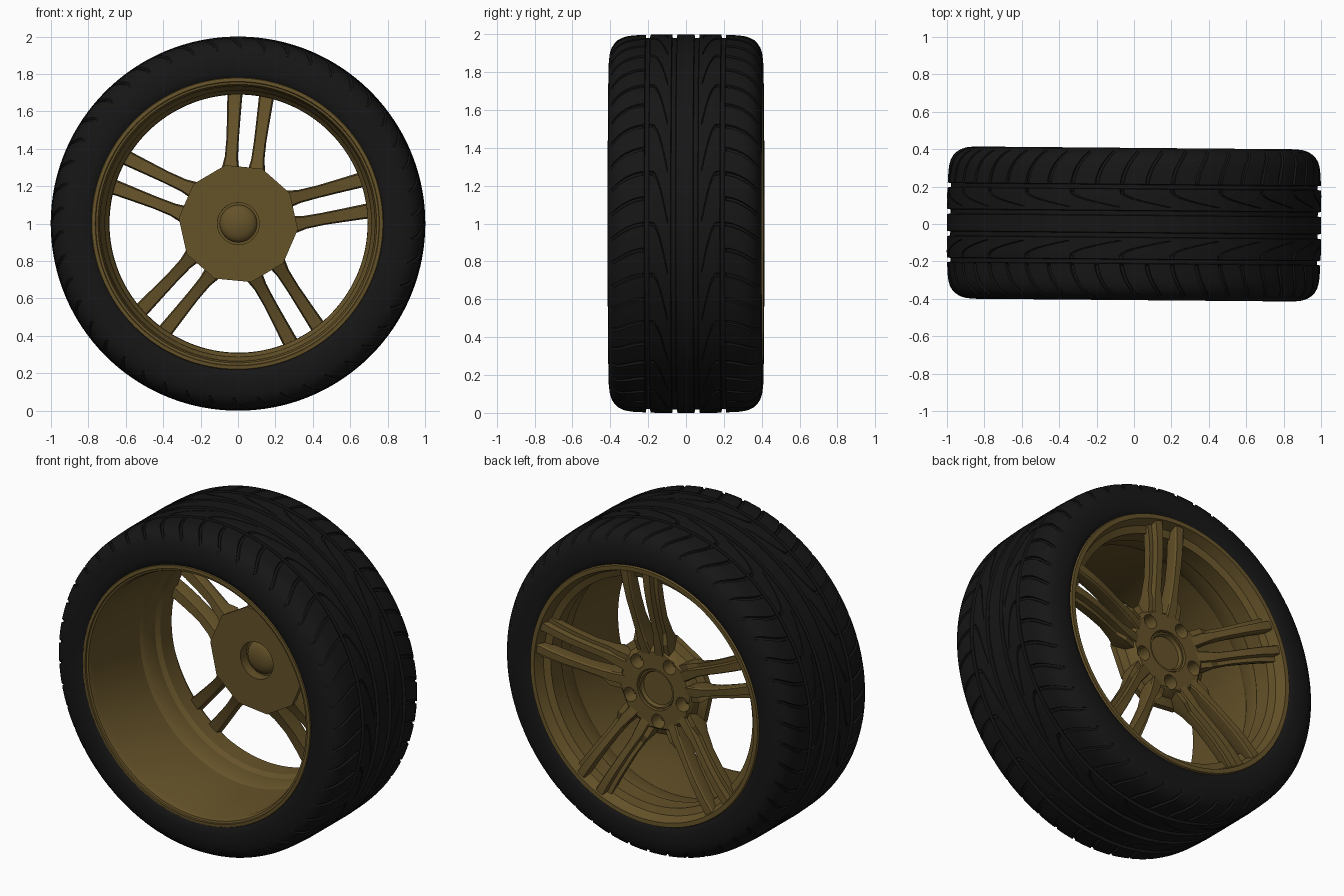
import bpy, bmesh, math
from mathutils import Matrix, Vector
from math import sin, cos, pi, radians

if "Cube" in bpy.data.objects:
    bpy.data.objects.remove(bpy.data.objects["Cube"])

PLACE = Matrix.Translation((0, 0, 1)) @ Matrix.Rotation(radians(-0.5), 4, 'Z')
PAIR = radians(84.6)          # direction of the first spoke pair
STEP = 2 * pi / 5


def material(name, color):
    m = bpy.data.materials.new(name)
    m.diffuse_color = (*color, 1)
    m.use_nodes = True
    m.node_tree.nodes["Principled BSDF"].inputs["Base Color"].default_value = m.diffuse_color
    return m


GOLD = material("bronze_paint", (0.13, 0.085, 0.022))
RUBBER = material("rubber", (0.008, 0.008, 0.008))


def polar(r, a, y):
    return Vector((r * cos(a), y, r * sin(a)))


def loft(name, rings, mat, wrap=False, caps=True, angle=30):
    """Skin closed rings of points; wrap joins last ring to first."""
    bm = bmesh.new()
    vs = [[bm.verts.new(PLACE @ p) for p in ring] for ring in rings]
    n = len(vs[0])
    for i in range(len(vs) if wrap else len(vs) - 1):
        a, b = vs[i], vs[(i + 1) % len(vs)]
        for j in range(n):
            k = (j + 1) % n
            bm.faces.new((a[j], a[k], b[k], b[j]))
    if caps and not wrap:
        bm.faces.new(vs[0])
        bm.faces.new(vs[-1])
    bmesh.ops.recalc_face_normals(bm, faces=bm.faces[:])
    me = bpy.data.meshes.new(name)
    bm.to_mesh(me)
    bm.free()
    me.materials.append(mat)
    ob = bpy.data.objects.new(name, me)
    bpy.context.collection.objects.link(ob)
    bpy.ops.object.select_all(action='DESELECT')
    ob.select_set(True)
    bpy.context.view_layer.objects.active = ob
    bpy.ops.object.shade_smooth_by_angle(angle=radians(angle))
    return ob


def lathe(name, profile, mat, n=32, phase=0, centre=(0, 0), wrap=False, angle=30):
    """Turn (radius, y) points about the wheel axis, or one parallel to it."""
    off = Vector((centre[0], 0, centre[1]))
    rings = [[off + polar(r, phase + 2 * pi * i / n, y) for i in range(n)]
             for r, y in profile]
    return loft(name, rings, mat, wrap=wrap, angle=angle)


# Tyre: half section (distance from centre, radius), mirrored, with ring grooves
half = [(0, 1), (.045, 1), (.048, .982), (.07, .982), (.073, 1), (.09, 1), (.094, 1),
        (.105, 1), (.118, 1), (.132, 1), (.146, 1), (.16, 1), (.17, .999), (.187, .998),
        (.19, .98), (.21, .98), (.213, .998), (.222, .997), (.25, .996), (.28, .994),
        (.31, .99), (.335, .983), (.36, .97), (.378, .952), (.392, .93), (.402, .9),
        (.407, .86), (.406, .82), (.402, .795), (.39, .775), (.36, .76)]
section = [(-a, r) for a, r in reversed(half[1:])] + half
PITCH = 46


def sweep(a):
    """Angle shift that makes the cross grooves curve over the tread."""
    j = min(max((a - .09) / .08, 0), 1)
    s = min(max((a - .2) / .2, 0), 1)
    return .26 * sin(j * pi / 2) - .1 * s * s


samples = []
for k in range(PITCH):
    for f, deep in ((0, 0), (.03, 1), (.13, 1), (.16, 0), (.43, 0), (.72, 0)):
        samples.append(((k + f) * 2 * pi / PITCH, deep, k % 2 == 0))
rings = []
for y, r in section:
    a = abs(y)
    ring = []
    for t, deep, even in samples:
        cut = deep and ((.093 < a < .175 and even) or .22 < a < .385)
        ring.append(polar(r - (.011 if cut else 0), t + sweep(a), y))
    rings.append(ring)
loft("tyre", rings, RUBBER, caps=False)

# Rim barrel with both lips
lathe("rim", [(.783, -.39), (.778, -.4), (.76, -.402), (.757, -.395), (.745, -.392),
              (.735, -.36), (.73, .08), (.712, .11), (.71, .2), (.692, .225),
              (.69, .33), (.73, .345), (.745, .385), (.752, .404), (.778, .405),
              (.784, .393), (.78, .34), (.755, .3), (.755, -.3), (.78, -.34)],
      GOLD, n=128, wrap=True)

# Hub: ten-sided back plate with a tapered face
hub = lathe("hub", [(.32, .18), (.318, .215), (.272, .235), (.255, .28), (.24, .295)],
            GOLD, n=10, phase=PAIR + pi / 10)
bolts = []
for i in range(5):
    d = PAIR + STEP * (i + .5)
    bolts.append((.19 * cos(d), .19 * sin(d)))
cutters = [lathe("cutter", [(.112, .1), (.112, .24), (.125, .26), (.125, .4)], GOLD, n=48)]
cutters += [lathe("cutter", [(.034, .21), (.042, .25), (.046, .4)], GOLD, n=24, centre=c)
            for c in bolts]
for c in cutters:
    m = hub.modifiers.new("cut", 'BOOLEAN')
    m.object = c
    m.solver = 'EXACT'
    bpy.context.view_layer.objects.active = hub
    bpy.ops.object.modifier_apply(modifier=m.name)
    bpy.data.objects.remove(c)
bpy.ops.object.select_all(action='DESELECT')
hub.select_set(True)
bpy.ops.object.shade_smooth_by_angle(angle=radians(30))

# Centre cap: domed behind, recessed disc in front
dome = [(.098 * sin(t * pi / 16) + .002, .24 - .045 * cos(t * pi / 16)) for t in range(9)]
lathe("centre_cap", dome + [(.118, .24), (.118, .285), (.108, .285), (.1, .265), (.002, .265)],
      GOLD, n=48)

# Wheel bolts in their pockets
for c in bolts:
    lathe("wheel_bolt", [(.02, .2), (.02, .24), (.014, .245)], GOLD, n=6, centre=c)

# Spokes: (radius, side offset, half width, back y, front y), stepped on the outer side
spoke = [(.2, .058, .05, .19, .292), (.29, .07, .046, .19, .315), (.35, .071, .035, .22, .325),
         (.45, .074, .033, .26, .35), (.56, .079, .036, .285, .375), (.65, .083, .039, .3, .388),
         (.745, .088, .043, .31, .394)]
for i in range(5):
    d = PAIR + STEP * i
    u = Vector((cos(d), 0, sin(d)))
    for side in (-1, 1):
        v = Vector((-sin(d), 0, cos(d))) * side
        rings = []
        for r, off, w, yb, yf in spoke:
            drop = .035 if r > .3 else .012
            pts = [(-w * .8, yb), (w * .8, yb), (w, yb + .03), (w, yf - drop),
                   (w * .35, yf - drop), (w * .25, yf), (-w * .85, yf), (-w, yf - .01),
                   (-w, yb + .03)]
            rings.append([u * r + v * (off + x) + Vector((0, y, 0)) for x, y in pts])
        loft("spoke", rings, GOLD, angle=20)
